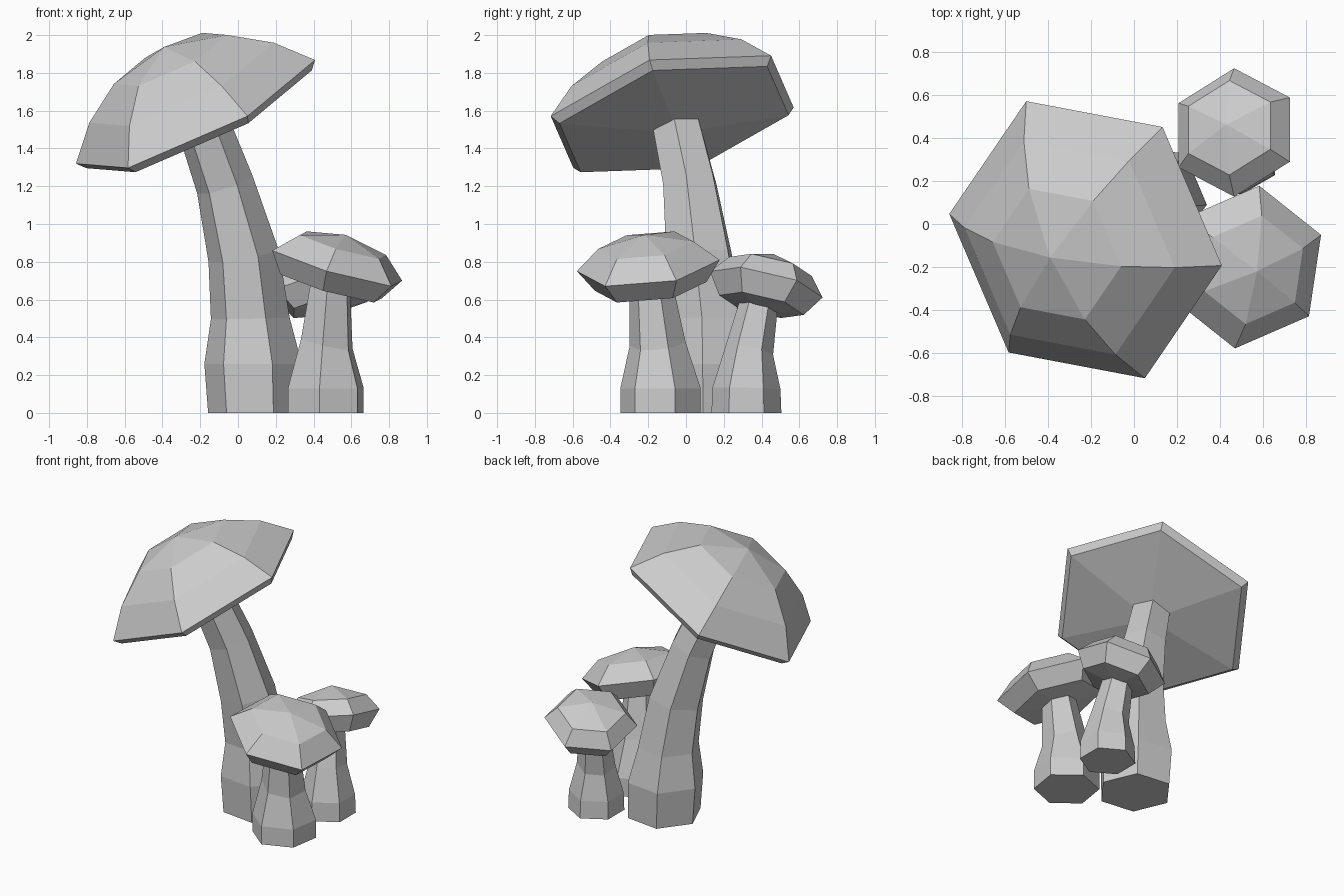
import bpy, bmesh, math
from mathutils import Vector

cube = bpy.data.objects.get("Cube")
if cube:
    bpy.data.objects.remove(cube, do_unlink=True)

grey = bpy.data.materials.new("plain grey")
grey.use_nodes = True
grey.diffuse_color = (0.6, 0.6, 0.6, 1)
grey.node_tree.nodes["Principled BSDF"].inputs["Base Color"].default_value = (0.6, 0.6, 0.6, 1)
SIDES = 6
UP = Vector((0, 0, 1))


def ring(bm, centre, normal, start, radius):
    """Hexagon of vertices around centre, first corner towards start; a point if radius is 0."""
    if radius == 0:
        return [bm.verts.new(centre)]
    u = (start - normal * start.dot(normal)).normalized()
    v = normal.cross(u)
    turns = [math.tau * i / SIDES for i in range(SIDES)]
    return [bm.verts.new(centre + radius * (u * math.cos(t) + v * math.sin(t))) for t in turns]


def loft(name, sections):
    """Skin a list of (centre, normal, start, radius) sections into a closed flat-shaded solid."""
    bm = bmesh.new()
    rings = [ring(bm, *s) for s in sections]
    for a, b in zip(rings, rings[1:]):
        for i in range(SIDES):
            j = (i + 1) % SIDES
            quad = [a[i % len(a)], a[j % len(a)], b[j % len(b)], b[i % len(b)]]
            bm.faces.new(list(dict.fromkeys(quad)))
    for end in (rings[0], rings[-1]):
        if len(end) > 1:
            bm.faces.new(end)
    bmesh.ops.recalc_face_normals(bm, faces=bm.faces)
    mesh = bpy.data.meshes.new(name)
    bm.to_mesh(mesh)
    bm.free()
    mesh.materials.append(grey)
    bpy.context.collection.objects.link(bpy.data.objects.new(name, mesh))


def mushroom(name, centre, axis, corner, profile, stem_angle, stem):
    """Cap from a (height, radius) profile along axis; stem from (x, y, z, radius, lean) rings."""
    centre, axis, corner = Vector(centre), Vector(axis).normalized(), Vector(corner)
    loft(name + "_cap", [(centre + axis * h, axis, corner, r) for h, r in profile])
    a = math.radians(stem_angle)
    start = Vector((math.cos(a), math.sin(a), 0))
    loft(name + "_stem", [(Vector((x, y, z)), UP.lerp(axis, lean).normalized(), start, r)
                          for x, y, z, r, lean in stem])


# Tall mushroom with a wide tilted cap
mushroom("tall_mushroom", (-0.225, -0.073, 1.594), (-0.422, -0.212, 0.881), (1.27, -0.24, 0.55),
         [(-0.13, 0), (-0.045, 0.66), (0, 0.70), (0.175, 0.54), (0.315, 0.33), (0.39, 0)],
         53,
         [(0.09, 0.12, 0, 0.25, 0), (0.08, 0.12, 0.26, 0.26, 0), (0.065, 0.11, 0.5, 0.21, 0.05),
          (0.03, 0.07, 0.83, 0.19, 0.4), (-0.07, 0.02, 1.21, 0.155, 0.75),
          (-0.19, -0.055, 1.54, 0.14, 1)])

# Small mushroom at the front
mushroom("front_mushroom", (0.525, -0.20, 0.78), (0.272, -0.116, 0.956), (0.69, 0.30, -0.16),
         [(-0.14, 0), (-0.115, 0.30), (0, 0.383), (0.113, 0.255), (0.17, 0)],
         21,
         [(0.465, -0.135, 0, 0.215, 0), (0.465, -0.135, 0.13, 0.215, 0),
          (0.47, -0.15, 0.365, 0.15, 0.8), (0.49, -0.185, 0.68, 0.115, 1)])

# Small mushroom at the back
mushroom("back_mushroom", (0.465, 0.425, 0.68), (-0.22, 0.22, 0.95), (0, 1, -0.23),
         [(-0.14, 0), (-0.115, 0.23), (0, 0.306), (0.10, 0.225), (0.17, 0)],
         30,
         [(0.495, 0.32, 0, 0.185, 0), (0.495, 0.32, 0.13, 0.18, 0.1),
          (0.485, 0.335, 0.33, 0.128, 0.8), (0.46, 0.39, 0.6, 0.10, 1)])
